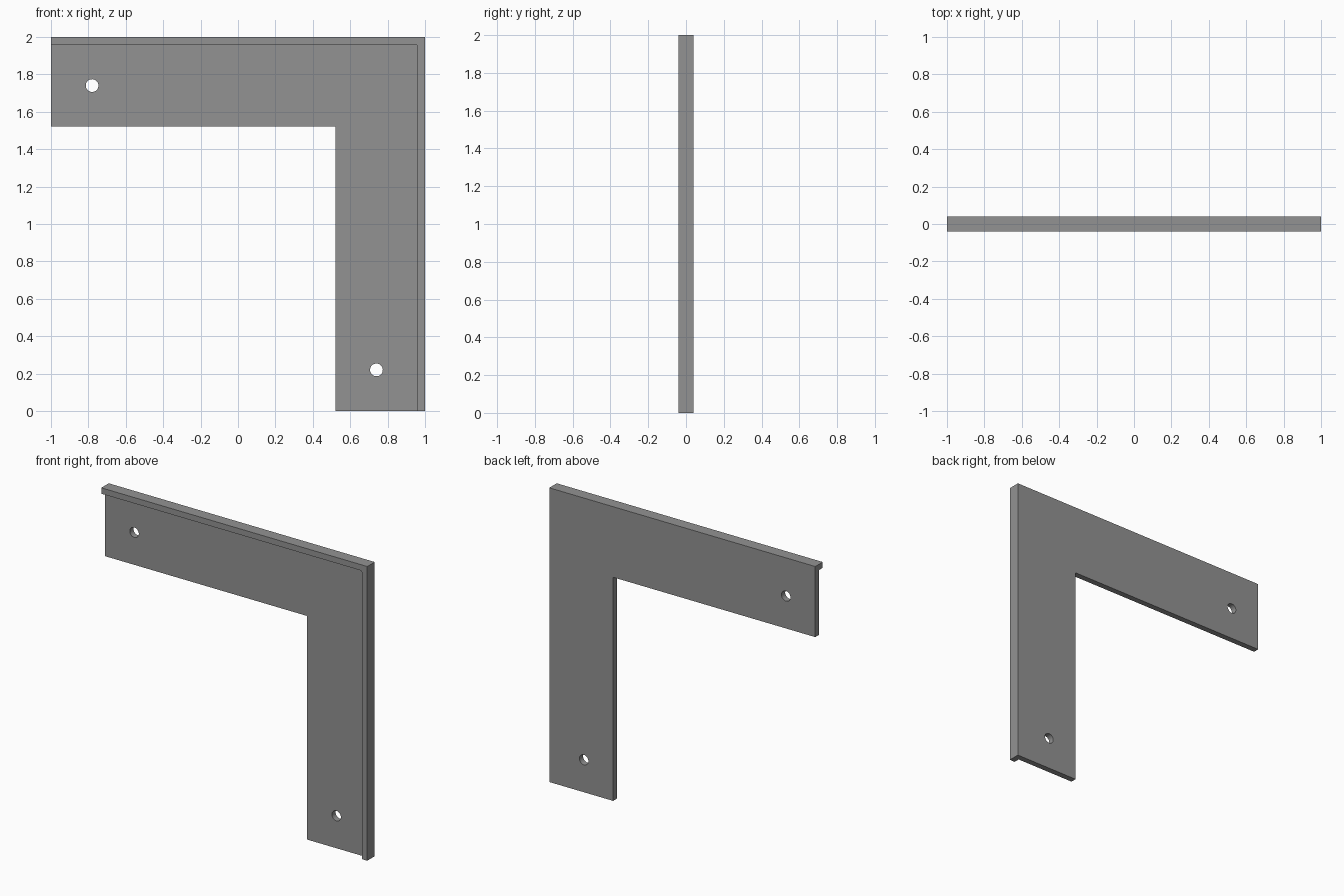
import bpy, bmesh, math

if "Cube" in bpy.data.objects:
    bpy.data.objects.remove(bpy.data.objects["Cube"])

SIZE, BAND, LIP = 1.0, 0.48, 0.04      # half width, arm width, lip width
FRONT, MID, BACK = -0.04, 0.0, 0.04    # front of lip, front of plate, back

steel = bpy.data.materials.new("grey_metal")
steel.diffuse_color = (0.29, 0.29, 0.29, 1)
steel.use_nodes = True
steel.node_tree.nodes["Principled BSDF"].inputs["Base Color"].default_value = steel.diffuse_color


def prism(name, outline, y0, y1):
    """Extrude an (x, z) outline from y0 to y1."""
    bm = bmesh.new()
    face = bm.faces.new([bm.verts.new((x, y0, z)) for x, z in outline])
    out = bmesh.ops.extrude_face_region(bm, geom=[face])
    verts = [v for v in out["geom"] if isinstance(v, bmesh.types.BMVert)]
    bmesh.ops.translate(bm, verts=verts, vec=(0, y1 - y0, 0))
    bmesh.ops.recalc_face_normals(bm, faces=bm.faces[:])
    mesh = bpy.data.meshes.new(name)
    bm.to_mesh(mesh)
    bm.free()
    mesh.materials.append(steel)
    obj = bpy.data.objects.new(name, mesh)
    bpy.context.collection.objects.link(obj)
    return obj


def arc(cx, cz, r, start, end, n):
    return [(cx + r * math.cos(start + (end - start) * i / n),
             cz + r * math.sin(start + (end - start) * i / n)) for i in range(n)]


def cut(target, cutter):
    """Subtract the cutter from the target and discard it."""
    mod = target.modifiers.new("cut", "BOOLEAN")
    mod.operation, mod.solver, mod.object = "DIFFERENCE", "EXACT", cutter
    cutter.hide_render = True
    bpy.context.view_layer.objects.active = target
    bpy.ops.object.modifier_apply(modifier=mod.name)
    bpy.data.objects.remove(cutter)


# L-shaped body at full lip depth
inner_x, inner_z = SIZE - BAND, 2 - BAND
bracket = prism("corner_bracket",
                [(-SIZE, inner_z), (inner_x, inner_z), (inner_x, 0),
                 (SIZE, 0), (SIZE, 2), (-SIZE, 2)], FRONT, BACK)

# Front recess leaves a lip on the two outer edges, with a small inner fillet
r, ex, ez = 0.012, SIZE - LIP, 2 - LIP
fillet = arc(ex - r, ez - r, r, 0, math.pi / 2, 6) + [(ex - r, ez)]
cut(bracket, prism("recess_cutter",
                   [(-1.2, -0.2), (ex, -0.2)] + fillet + [(-1.2, ez)], -0.2, MID))

# Screw hole near the end of each arm
for x, z in ((-0.78, 1.74), (0.74, 0.22)):
    cut(bracket, prism("hole_cutter", arc(x, z, 0.034, 0, 2 * math.pi, 32), -0.2, 0.2))

# Smooth hole walls and fillet, keep all other edges sharp
bracket.select_set(True)
bpy.context.view_layer.objects.active = bracket
bpy.ops.object.shade_smooth_by_angle(angle=math.radians(30))
